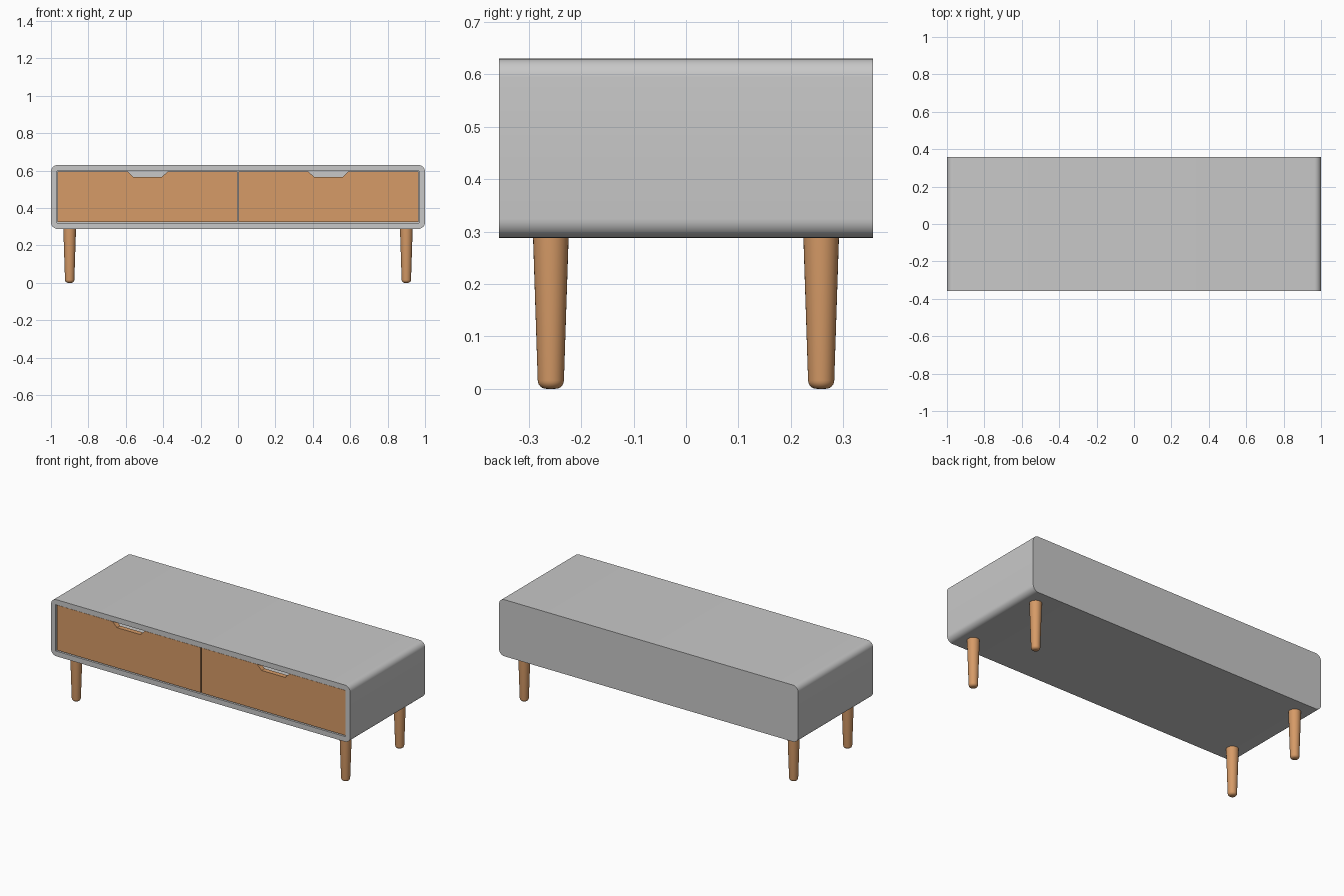
import bpy, bmesh, math

if "Cube" in bpy.data.objects:
    bpy.data.objects.remove(bpy.data.objects["Cube"])

W, D = 1.0, 0.357            # half width, half depth
Z0, Z1 = 0.288, 0.63         # case bottom and top
WALL = 0.031


def material(name, rgb):
    m = bpy.data.materials.new(name)
    m.diffuse_color = (*rgb, 1)
    m.use_nodes = True
    m.node_tree.nodes["Principled BSDF"].inputs["Base Color"].default_value = m.diffuse_color
    return m


grey = material("grey lacquer", (0.58, 0.58, 0.58))
wood = material("warm wood", (0.67, 0.325, 0.135))


def finish(name, bm, mat):
    bmesh.ops.recalc_face_normals(bm, faces=bm.faces)
    me = bpy.data.meshes.new(name)
    bm.to_mesh(me)
    bm.free()
    me.materials.append(mat)
    ob = bpy.data.objects.new(name, me)
    bpy.context.collection.objects.link(ob)
    bpy.ops.object.select_all(action='DESELECT')
    ob.select_set(True)
    bpy.context.view_layer.objects.active = ob
    bpy.ops.object.shade_smooth_by_angle(angle=math.radians(35))
    return ob


def rounded_rect(hw, z0, z1, r, n=8):
    """Corner-rounded outline in x and z."""
    pts = []
    for k, (cx, cz) in enumerate([(hw - r, z1 - r), (r - hw, z1 - r),
                                  (r - hw, z0 + r), (hw - r, z0 + r)]):
        for i in range(n + 1):
            a = math.pi / 2 * (k + i / n)
            pts.append((cx + r * math.cos(a), cz + r * math.sin(a)))
    return pts


def ring(bm, pts, y):
    return [bm.verts.new((x, y, z)) for x, z in pts]


def bridge(bm, a, b):
    for i in range(len(a)):
        j = (i + 1) % len(a)
        bm.faces.new((a[i], a[j], b[j], b[i]))


# Hollow case with rounded ends and a closed back
bm = bmesh.new()
outer = rounded_rect(W, Z0, Z1, 0.036)
inner = rounded_rect(W - WALL, Z0 + WALL, Z1 - WALL, 0.003)
back, front = ring(bm, outer, D), ring(bm, outer, -D)
mouth, deep = ring(bm, inner, -D), ring(bm, inner, D - 0.025)
bm.faces.new(back)
bridge(bm, back, front)
bridge(bm, front, mouth)
bridge(bm, mouth, deep)
bm.faces.new(deep)
finish("case", bm, grey)

# Drawer fronts with a tapered finger notch in the top edge
GAP = 0.005
xa, xb = 0.003, W - WALL - GAP
za, zb = Z0 + WALL + GAP, Z1 - WALL - 0.003
c = (xa + xb) / 2
profile = [(xa, za), (xb, za), (xb, zb), (c + 0.108, zb), (c + 0.078, 0.567),
           (c - 0.078, 0.567), (c - 0.108, zb), (xa, zb)]
for side, s in (("left", -1), ("right", 1)):
    bm = bmesh.new()
    pts = [(s * x, z) for x, z in profile]
    f, b = ring(bm, pts, -D + 0.004), ring(bm, pts, -D + 0.034)
    bm.faces.new(f)
    bm.faces.new(b)
    bridge(bm, f, b)
    finish(side + "_drawer_front", bm, wood)

# Tapered round legs with softened feet
foot_r, foot_round, top_r = 0.025, 0.016, 0.034
leg = [(foot_r - foot_round + foot_round * math.sin(a),
        foot_round * (1 - math.cos(a)))
       for a in [math.pi / 2 * i / 6 for i in range(7)]] + [(top_r, Z0 + 0.002)]
SEG = 32
for side, sx in (("left", -1), ("right", 1)):
    for end, sy in (("front", -1), ("back", 1)):
        bm = bmesh.new()
        rings = [[bm.verts.new((sx * 0.9 + r * math.cos(2 * math.pi * i / SEG),
                                sy * 0.258 + r * math.sin(2 * math.pi * i / SEG), z))
                  for i in range(SEG)] for r, z in leg]
        for a, b in zip(rings, rings[1:]):
            bridge(bm, a, b)
        bm.faces.new(rings[0])
        bm.faces.new(rings[-1])
        finish(f"{end}_{side}_leg", bm, wood)
